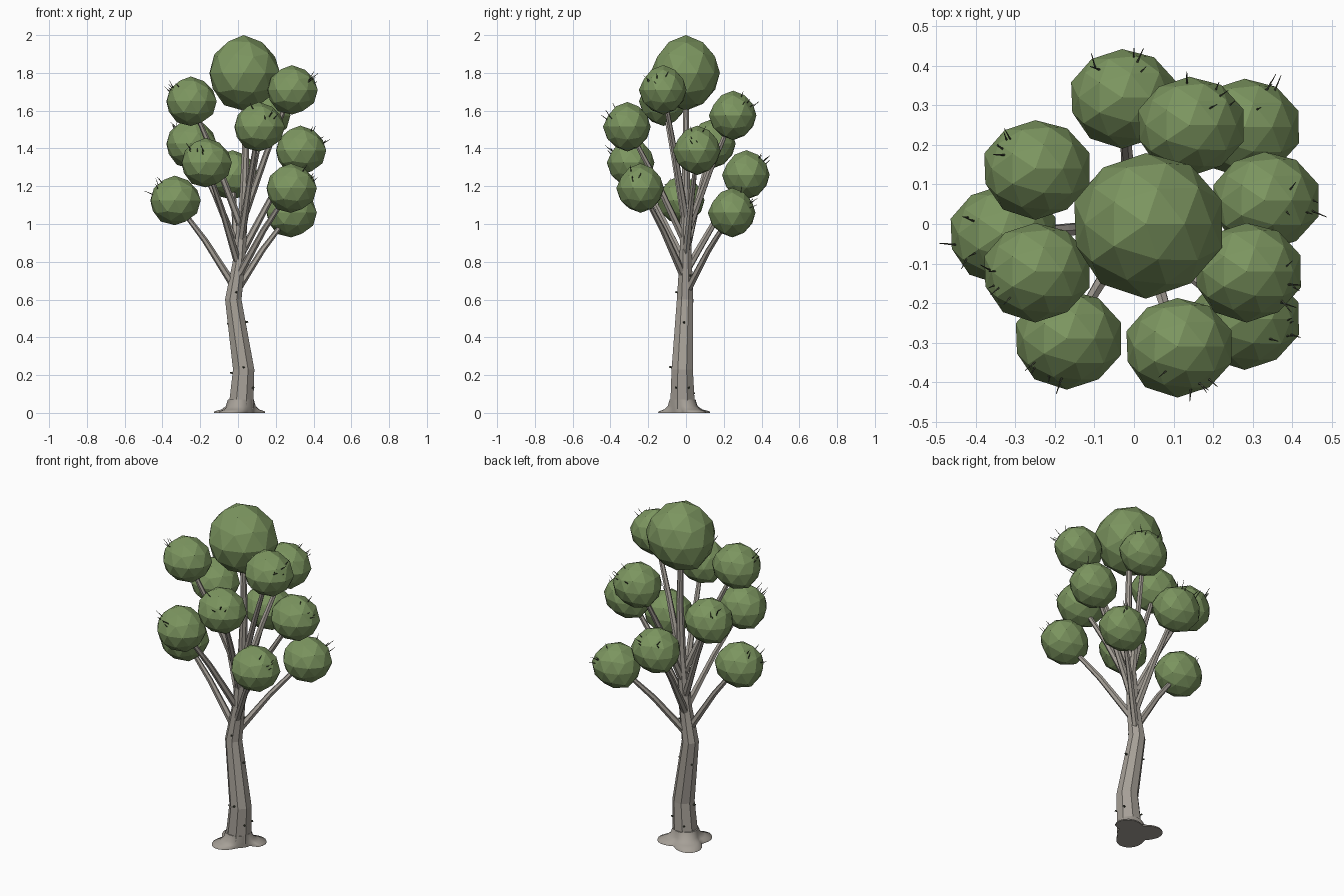
import bpy, bmesh, random
from math import sin, cos, pi, radians
from mathutils import Vector

if "Cube" in bpy.data.objects:
    bpy.data.objects.remove(bpy.data.objects["Cube"])

random.seed(4)


def material(name, color):
    m = bpy.data.materials.new(name)
    m.diffuse_color = color
    m.use_nodes = True
    m.node_tree.nodes["Principled BSDF"].inputs["Base Color"].default_value = m.diffuse_color
    return m


BARK = material("bark", (0.38, 0.35, 0.31, 1))
LEAF = material("leaf", (0.20, 0.30, 0.115, 1))
DARK = material("dark_twig", (0.07, 0.08, 0.05, 1))


def finish(bm, name, mat):
    bmesh.ops.recalc_face_normals(bm, faces=bm.faces)
    me = bpy.data.meshes.new(name)
    bm.to_mesh(me)
    bm.free()
    me.materials.append(mat)
    ob = bpy.data.objects.new(name, me)
    bpy.context.collection.objects.link(ob)
    return ob


def loft(bm, rings):
    """Skin a list of point rings and cap both ends."""
    loops = [[bm.verts.new(p) for p in r] for r in rings]
    n = len(loops[0])
    for a, b in zip(loops, loops[1:]):
        for i in range(n):
            bm.faces.new((a[i], a[(i + 1) % n], b[(i + 1) % n], b[i]))
    bm.faces.new(loops[0][::-1])
    bm.faces.new(loops[-1])


def tube(bm, pts, radii, sides):
    rings = []
    for k, (p, r) in enumerate(zip(pts, radii)):
        d = (pts[min(k + 1, len(pts) - 1)] - pts[max(k - 1, 0)]).normalized()
        u = d.cross(Vector((0.13, 0.99, 0))).normalized()
        v = d.cross(u)
        rings.append([p + (u * cos(t) + v * sin(t)) * r
                      for t in (2 * pi * i / sides for i in range(sides))])
    loft(bm, rings)


# trunk: crooked, tapering, eight-sided (x, y, z, radius)
TRUNK = [(0.015, -0.018, 0.02, 0.071), (0.03, -0.02, 0.23, 0.061),
         (-0.025, -0.005, 0.60, 0.047), (0.005, -0.002, 0.80, 0.036),
         (0.03, 0, 1.10, 0.026), (0.04, 0, 1.40, 0.02), (0.03, 0, 1.75, 0.014)]
bm = bmesh.new()
loft(bm, [[(x + r * cos(pi * i / 4 + 0.39), y + r * sin(pi * i / 4 + 0.39), z)
           for i in range(8)] for x, y, z, r in TRUNK])
finish(bm, "trunk", BARK)


def trunk_at(z):
    for a, b in zip(TRUNK, TRUNK[1:]):
        if a[2] <= z <= b[2]:
            t = (z - a[2]) / (b[2] - a[2])
            p = Vector(a).lerp(Vector(b), t)
            return p.xyz, p[3]


# root flare with three lobes
def lobe(t):
    out = 0
    for c in (27, 135, 247):
        out = max(out, cos((t - radians(c)) * 1.5) if cos(t - radians(c)) > 0.5 else 0)
    return 0.09 + 0.065 * out ** 1.5


rings = []
for z, f in ((0, 1.0), (0.008, 0.97), (0.018, 0.5), (0.035, 0.18), (0.07, 0)):
    ring = []
    for i in range(36):
        t = 2 * pi * i / 36
        r = 0.069 + (lobe(t) - 0.069) * f
        c = 1 - f
        ring.append((0.015 * c + r * cos(t), -0.018 * c + r * sin(t), z))
    rings.append(ring)
bm = bmesh.new()
loft(bm, rings)
flare = finish(bm, "root_flare", BARK)
for p in flare.data.polygons:
    p.use_smooth = len(p.vertices) == 4

# foliage clump centres
CLUMPS = [(-0.03, 0.32, 1.26), (0.14, 0.25, 1.575), (0.28, 0.245, 1.06),
          (0.33, 0.06, 1.39), (0.285, -0.12, 1.71), (0.28, -0.24, 1.19),
          (0.11, -0.31, 1.515), (-0.17, -0.29, 1.325), (-0.25, -0.12, 1.65),
          (-0.335, -0.025, 1.125), (-0.25, 0.14, 1.425)]

# branches: attach higher for higher clumps
for c in CLUMPS:
    end = Vector(c)
    start, _ = trunk_at(0.63 + (end.z - 1.07) * 0.6)
    mid = start.lerp(end, 0.5) + Vector((0, 0, 0.02))
    bm = bmesh.new()
    tube(bm, [start, mid, end], [0.021, 0.016, 0.011], 6)
    finish(bm, "branch", BARK)


# faceted foliage: icosphere bulged toward +x and -y
def clump(center, size):
    bm = bmesh.new()
    bmesh.ops.create_icosphere(bm, subdivisions=2, radius=1)
    rnd = random.Random(7)
    a, b = (Vector((cos(radians(d)), sin(radians(d)), -0.15)).normalized()
            for d in (8, -75))
    for v in bm.verts:
        n = v.co.normalized()
        f = 0.97 + 0.10 * max(0, n.dot(a)) ** 8 + 0.10 * max(0, n.dot(b)) ** 8
        f += rnd.uniform(-0.04, 0.04)
        v.co = n * (1.0 if abs(n.z) > 0.99 else f)
        v.co = Vector([v.co[i] * size[i] + center[i] for i in range(3)])
    finish(bm, "foliage", LEAF)


clump((0.03, 0, 1.8), (0.195, 0.187, 0.2))
for c in CLUMPS:
    clump(c, (0.139, 0.128, 0.131))

# thin twigs poking out of the clumps
bm = bmesh.new()
for c in CLUMPS:
    c = Vector(c)
    out = Vector((c.x, c.y, 0)).normalized()
    for i in range(5):
        d = out + Vector([random.uniform(-0.6, 0.6) for _ in range(2)] + [random.uniform(0.3, 0.9)])
        d.normalize()
        p = c + d * 0.115
        q = p + (d + Vector((random.uniform(-.4, .4), random.uniform(-.4, .4), 0.3))).normalized() * random.uniform(0.03, 0.06)
        tube(bm, [p, q], [0.003, 0.001], 4)
finish(bm, "twigs", DARK)

# small knots on the bark
bm = bmesh.new()
for z, deg in ((0.12, -30), (0.12, 30), (0.09, 120), (0.23, 270), (0.2, 190),
               (0.47, 0), (0.46, 150), (0.63, 285), (0.72, 40)):
    p, r = trunk_at(z)
    d = Vector((cos(radians(deg)), sin(radians(deg)), 0.2))
    tube(bm, [p + d * r * 0.8, p + d * (r + 0.008)], [0.007, 0.004], 5)
finish(bm, "bark_knots", DARK)
